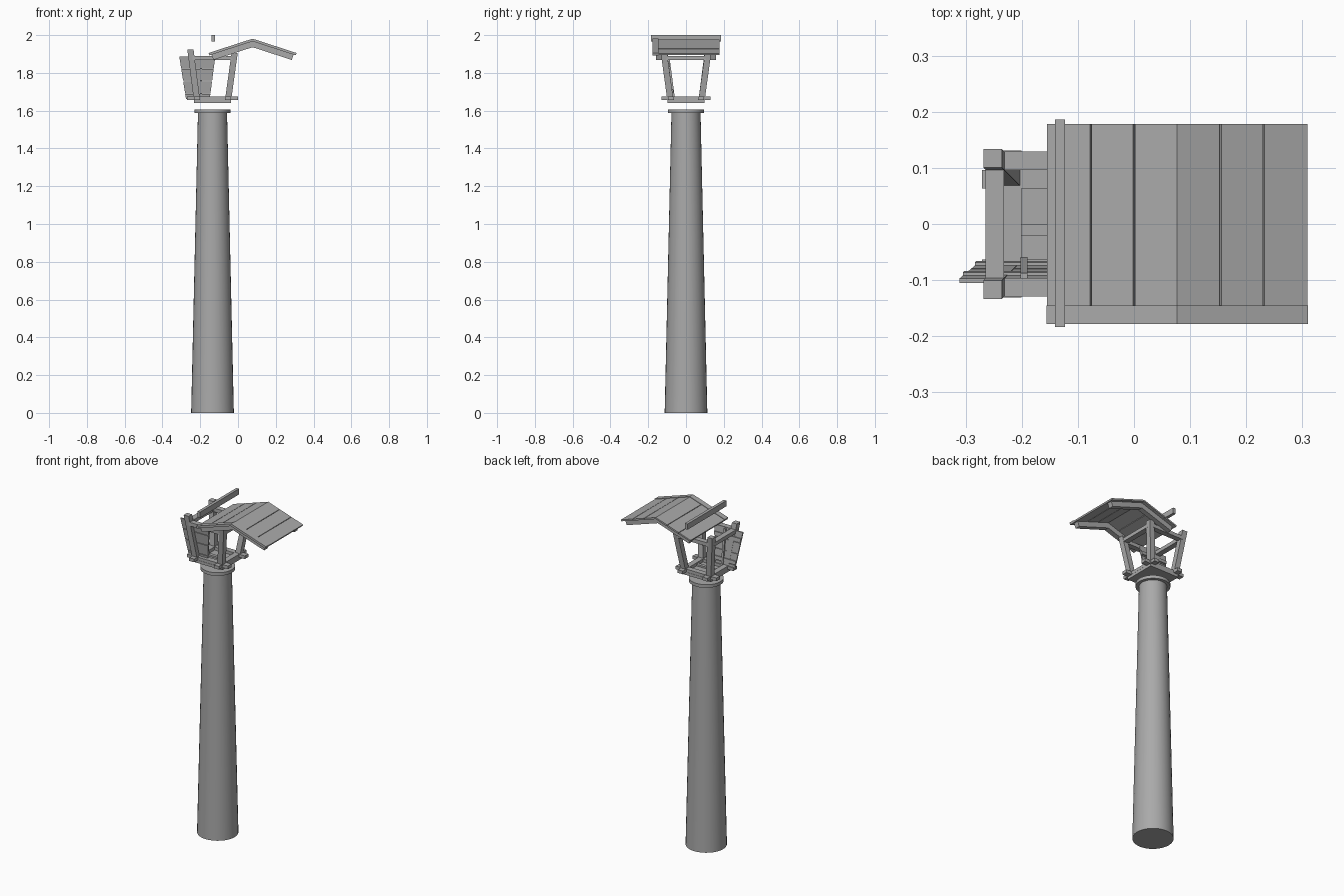
import bpy, math
from mathutils import Vector

cube = bpy.data.objects.get("Cube")
if cube:
    bpy.data.objects.remove(cube, do_unlink=True)

grey = bpy.data.materials.new("plain grey")
grey.use_nodes = True
COLOUR = (0.4, 0.4, 0.4, 1)
grey.diffuse_color = COLOUR
grey.node_tree.nodes["Principled BSDF"].inputs["Base Color"].default_value = COLOUR

CX = -0.135  # tower axis


def loft(name, ring_a, ring_b):
    """Closed solid between two matching rings of points."""
    n = len(ring_a)
    faces = [tuple(range(n))[::-1], tuple(range(n, 2 * n))]
    faces += [(i, (i + 1) % n, n + (i + 1) % n, n + i) for i in range(n)]
    mesh = bpy.data.meshes.new(name)
    mesh.from_pydata([Vector(p) for p in ring_a + ring_b], [], faces)
    mesh.materials.append(grey)
    ob = bpy.data.objects.new(name, mesh)
    bpy.context.collection.objects.link(ob)
    return ob


def rect(x, y, z, w, d):
    return [(x - w / 2, y - d / 2, z), (x + w / 2, y - d / 2, z),
            (x + w / 2, y + d / 2, z), (x - w / 2, y + d / 2, z)]


def box(name, x, y, w, d, z0, z1):
    return loft(name, rect(x, y, z0, w, d), rect(x, y, z1, w, d))


def prism(name, profile, y0, y1):
    """Extrude an x-z profile along y."""
    return loft(name, [(x, y0, z) for x, z in profile], [(x, y1, z) for x, z in profile])


def round_part(name, r0, r1, z0, z1):
    bpy.ops.mesh.primitive_cone_add(vertices=32, radius1=r0, radius2=r1, depth=z1 - z0,
                                    location=(CX, 0, (z0 + z1) / 2))
    ob = bpy.context.object
    ob.name = name
    ob.data.materials.append(grey)
    bpy.ops.object.shade_smooth_by_angle(angle=math.radians(35))


# Tapered column and its cap ring
round_part("column", 0.113, 0.077, 0, 1.587)
round_part("column_cap", 0.095, 0.095, 1.587, 1.606)

# Floor with a central joist
box("floor", CX, 0, 0.196, 0.196, 1.64, 1.657)
box("floor_joist", CX, -0.011, 0.14, 0.02, 1.657, 1.667)

# Crossed base beams, leaning posts and top rails
for s, side in ((-1, "right"), (1, "left")):
    box(side + "_base_beam", CX + s * 0.082, 0, 0.033, 0.262, 1.657, 1.676)
    box(side + "_top_rail", CX + s * 0.113, 0, 0.033, 0.21, 1.868, 1.89)
    for t, end in ((-1, "front"), (1, "back")):
        loft(f"{end}_{side}_post",
             rect(CX + s * 0.083, t * 0.083, 1.66, 0.033, 0.033),
             rect(CX + s * 0.117, t * 0.117, 1.925 if s < 0 else 1.905, 0.033, 0.033))
for t, end in ((-1, "front"), (1, "back")):
    box(end + "_base_beam", CX, t * 0.08, 0.272, 0.033, 1.656, 1.675)
    box(end + "_top_rail", CX, t * 0.113, 0.21, 0.033, 1.867, 1.889)

# Displaced shutter: leaning boards with battens on the inner face
Z0, Z1 = 1.66, 1.887


def shutter_ring(z, out, thick, left=None, right=None):
    f = (z - Z0) / (Z1 - Z0)
    xa = -0.275 - 0.036 * f if left is None else left
    xb = -0.15 + 0.03 * f if right is None else right
    y = -0.067 - 0.03 * f + out
    return [(xa, y - thick, z), (xb, y - thick, z), (xb, y, z), (xa, y, z)]


def shutter_piece(name, z0, z1, out, thick, *span):
    loft(name, shutter_ring(z0, out, thick, *span), shutter_ring(z1, out, thick, *span))


cuts = (Z0, 1.69, 1.757, 1.822, Z1)
for i, (a, b) in enumerate(zip(cuts, cuts[1:])):
    shutter_piece(f"shutter_board_{i + 1}", a + 0.0015, b - 0.0015, 0, 0.008)
shutter_piece("shutter_upright", Z0 + 0.005, Z1 - 0.005, 0.009, 0.009, -0.202, -0.19)
for i, z in enumerate((1.695, 1.83)):
    shutter_piece(f"shutter_batten_{i + 1}", z, z + 0.02, 0.006, 0.006)

# Displaced gabled roof
RX, RZ, SPAN, SLOPE, PLANK = 0.077, 1.981, 0.232, 0.325, 0.077


def slope_strip(name, s, a, b, top, thick, y0, y1):
    """Strip of one roof slope between distances a and b from the ridge."""
    za, zb = RZ + top - SLOPE * a, RZ + top - SLOPE * b
    lean = thick * SLOPE
    inner = a if a == 0 else a - lean
    pts = [(a, za), (b, zb), (b - lean, zb - thick + lean * SLOPE),
           (inner, RZ + top - thick - SLOPE * inner)]
    pts = [(RX + s * x, z) for x, z in pts]
    prism(name, pts if s > 0 else pts[::-1], y0, y1)


for s, side in ((-1, "right"), (1, "left")):
    for i in range(3):
        start = i * PLANK + (0.0015 if i else 0)
        end = SPAN if i == 2 else (i + 1) * PLANK - 0.0015
        slope_strip(f"{side}_roof_plank_{i + 1}", s, start, end, -0.003, 0.01, -0.176, 0.178)
    slope_strip(side + "_roof_edge_trim", s, 0, SPAN + 0.001, 0, 0.014, -0.178, -0.145)
    for t, end in ((-1, "front"), (1, "back")):
        ys = sorted((t * 0.127, t * 0.158))
        slope_strip(f"{end}_{side}_rafter", s, 0, SPAN - 0.014, -0.012, 0.033, *ys)

# Floating ridge beam
box("ridge_beam", -0.132, 0.001, 0.018, 0.37, 1.966, 2.0)

# Make every face point outward
import bmesh
for ob in bpy.context.collection.objects:
    if ob.type == "MESH" and grey.name in ob.data.materials:
        bm = bmesh.new()
        bm.from_mesh(ob.data)
        bmesh.ops.recalc_face_normals(bm, faces=bm.faces)
        bm.to_mesh(ob.data)
        bm.free()
